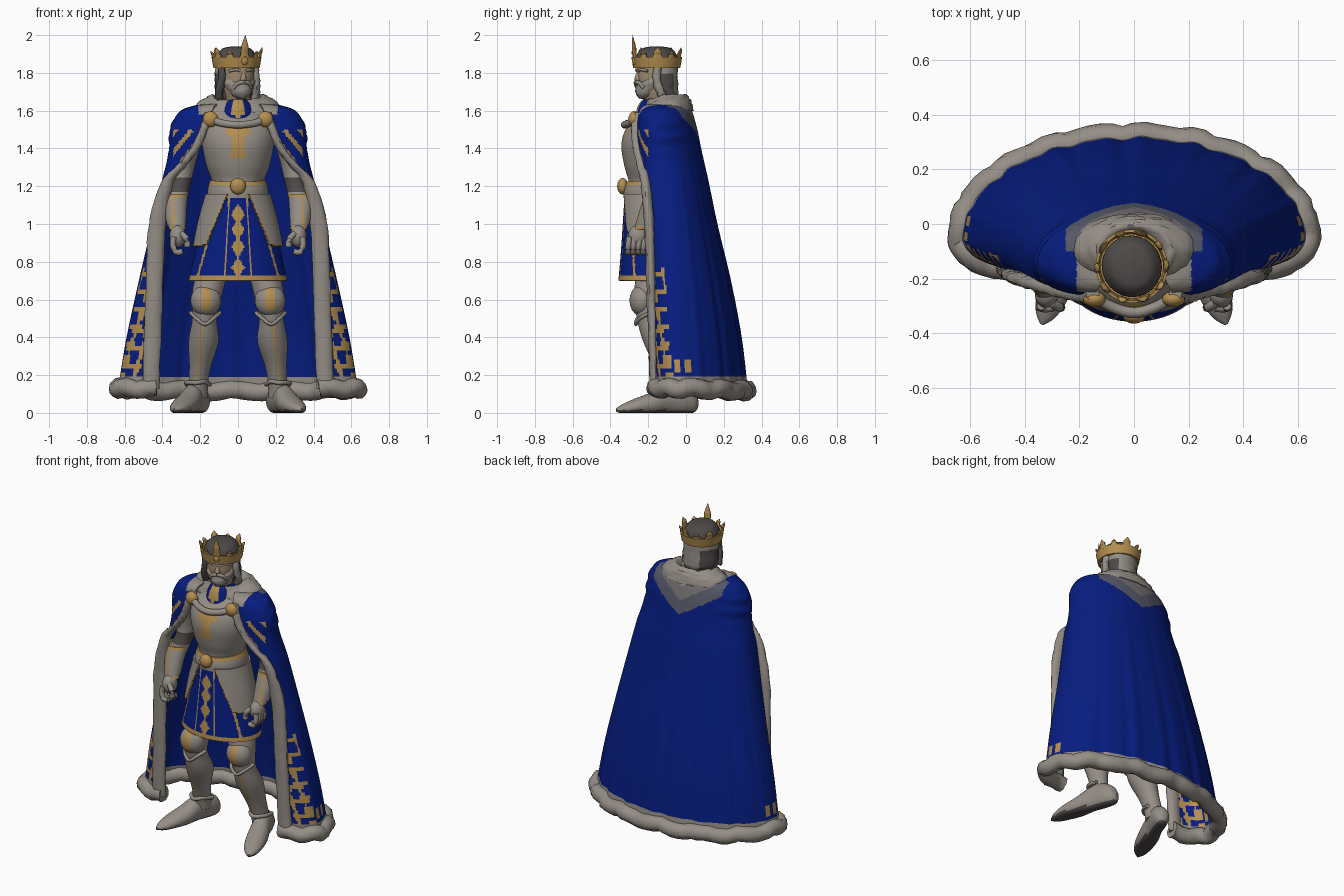
import bpy, bmesh, math, random
from mathutils import Matrix, Vector

if "Cube" in bpy.data.objects:
    bpy.data.objects.remove(bpy.data.objects["Cube"])
random.seed(4)

def mat(name, r, g, b):
    m = bpy.data.materials.new(name)
    m.diffuse_color = (r, g, b, 1)
    m.use_nodes = True
    m.node_tree.nodes["Principled BSDF"].inputs["Base Color"].default_value = m.diffuse_color
    return m

BLUE = mat("royal blue", .002, .012, .215)
GREY = mat("pale steel and fur", .30, .27, .24)
GOLD = mat("gold", .45, .27, .08)
DARK = mat("dark hair and soles", .075, .068, .065)
MIST = mat("faded fur", .18, .17, .175)
DUSK = mat("blue grey", .095, .10, .14)
SKIN = mat("tan skin", .36, .27, .17)

def interp(rows, k):
    """Smooth (Catmull-Rom) resampling of a list of tuples."""
    out = []
    for i in range(len(rows) - 1):
        p0, p1, p2, p3 = rows[max(i - 1, 0)], rows[i], rows[i + 1], rows[min(i + 2, len(rows) - 1)]
        for j in range(k):
            t = j / k
            out.append(tuple(.5 * (2 * b + (c - a) * t + (2 * a - 5 * b + 4 * c - d) * t * t
                             + (3 * b - a - 3 * c + d) * t ** 3) for a, b, c, d in zip(p0, p1, p2, p3)))
    return out + [rows[-1]]

def loft(name, rings, mats, closed=True, cap=True, rule=None, keep=None, thick=0, noise=0, xf=None, smooth=True):
    bm = bmesh.new()
    vs = [[bm.verts.new(p) for p in r] for r in rings]
    n = len(rings[0])
    for a, b in zip(vs, vs[1:]):
        for i in range(n if closed else n - 1):
            j = (i + 1) % n
            bm.faces.new((a[i], a[j], b[j], b[i]))
    if cap and closed:
        bm.faces.new(vs[0][::-1])
        bm.faces.new(vs[-1])
    if keep:
        bad = [f for f in bm.faces if not keep(f.calc_center_median())]
        bmesh.ops.delete(bm, geom=bad, context='FACES')
    if noise:
        for v in bm.verts:
            v.co += Vector(random.uniform(-noise, noise) for _ in range(3))
    if xf:
        bm.transform(xf)
    bmesh.ops.recalc_face_normals(bm, faces=bm.faces)
    for f in bm.faces:
        f.smooth = smooth
        if rule:
            f.material_index = rule(f.calc_center_median())
    if thick:
        bmesh.ops.solidify(bm, geom=bm.faces[:], thickness=thick)
    me = bpy.data.meshes.new(name)
    bm.to_mesh(me)
    bm.free()
    for m in mats:
        me.materials.append(m)
    if smooth:
        me.set_sharp_from_angle(angle=math.radians(50))
    ob = bpy.data.objects.new(name, me)
    bpy.context.collection.objects.link(ob)
    return ob

def limb(name, rows, mats, n=24, k=4, tilt=0, **kw):
    """Rows of (x, y, z, rx, ry) make stacked elliptical rings."""
    rings = []
    for x, y, z, rx, ry in interp(rows, k):
        ring = []
        for i in range(n):
            t = 2 * math.pi * (i + .5) / n
            py = y + ry * math.sin(t)
            ring.append((x + rx * math.cos(t), py, z + tilt * min(0, py - y)))
        rings.append(ring)
    return loft(name, rings, mats, **kw)

def ball(name, c, r, m, n=20, **kw):
    rows = [(c[0], c[1], c[2] - r[2] * math.cos(a), max(r[0] * math.sin(a), .001), max(r[1] * math.sin(a), .001))
            for a in [math.pi * i / 10 for i in range(11)]]
    return limb(name, rows, m if isinstance(m, list) else [m], n, 1, **kw)

def tube(name, pts, r, m, n=10, k=5, noise=0, xf=None):
    """Round tube along a path."""
    pts = interp(pts, k) if k > 1 else pts
    rings = []
    for i, p in enumerate(pts):
        d = (Vector(pts[min(i + 1, len(pts) - 1)]) - Vector(pts[max(i - 1, 0)])).normalized()
        u = d.cross(Vector((.02, .05, 1)) if abs(d.z) < .9 else Vector((0, 1, .02))).normalized()
        w = d.cross(u)
        rings.append([Vector(p) + r * (u * math.cos(a) + w * math.sin(a))
                      for a in [2 * math.pi * q / n for q in range(n)]])
    return loft(name, rings, [m], noise=noise, xf=xf)

# Cape: rows of z, half width, back y, front y, front edge x
CAPE = [(1.635, .17, .0, -.19, .11), (1.625, .24, .015, -.225, .125), (1.59, .315, .035, -.25, .14),
        (1.5, .36, .06, -.26, .17), (1.4, .365, .08, -.25, .215), (1.31, .382, .10, -.23, .285), (1.22, .405, .12, -.21, .355),
        (1.0, .455, .165, -.19, .395), (.7, .525, .235, -.18, .41), (.4, .59, .29, -.17, .42), (.13, .635, .32, -.16, .43)]

def section(z, a, b, f, e):
    c, pts, w = f + .11, [], .010 * max(0, 1.6 - z)
    half = [(e + (a - e) * math.sin(s), c + (f - c) * math.cos(s)) for s in [math.pi / 2 * i / 24 for i in range(24)]]
    pts += half
    sw = .03 * math.exp(-((z - 1.5) / .1) ** 2)          # bunched folds at the shoulder
    for i in range(97):
        t = math.pi * i / 96
        q = 1 + w * (math.sin(t * 22) + .6 * math.sin(t * 37 + 1)) * math.sin(t)
        q += sw * math.sin(z * 75 + abs(math.cos(t)) * 6) * max(0, abs(math.cos(t)) - .5)
        pts.append((a * q * math.cos(t), c + (b - c) * q * math.sin(t)))
    pts += [(-x, y) for x, y in reversed(half)]
    return [(x, y, z) for x, y in pts]

def cape_rule(p):
    x, y, z = abs(p.x), p.y, p.z
    if y > -.1:                                  # faded fur at the nape
        v = z - 1.41 - .6 * x
        if v > 0 and x < .25:
            return 4 if v > .17 else 2 if v > .09 else 3
    if z > 1.58 and x < .21:
        return 4
    if z < .19:
        return 4
    if .19 < z < .78 and y < -.07 - .08 * (z - .2) and x > .47:
        g = math.sin(95 * x + 30 * z) + math.sin(62 * z - 25 * x) + .5 * math.sin(130 * z)
        return 1 if g > -.1 else 0
    if .21 < z < .27 and y < .03:
        return 1 if math.sin(110 * y) > -.3 else 0
    if 1.33 < z < 1.5 and y < -.2 and x > .24:
        return 1 if math.sin(75 * x + 60 * z) > .45 else 0
    return 0

loft("cape", [section(*r) for r in interp(CAPE, 13)], [BLUE, GOLD, MIST, DUSK, GREY],
     closed=False, rule=cape_rule, thick=.012)
hem = [(x, y, z + .008 * math.sin(i * .45) - .04 * max(0, y)) for i, (x, y, z) in enumerate(section(*CAPE[-1]))][::2]
tube("fur_hem", hem, .049, GREY, n=12, k=1, noise=.003)
for s in (-1, 1):
    limb("front_fur_trim", [(s * (e + .012 + .02 * min(1, max(0, (1.3 - z) * 4))), f - .005, z,
                             .024 + .022 * min(1, max(0, (1.35 - z) * 3)), .026)
                            for z, a, b, f, e in CAPE[2:]], [GREY], n=14, k=6, noise=.003)
    ball("cape_clasp", (s * .145, -.275, 1.555), (.042, .03, .042), GOLD)

# Fur collar, neck and gorget
limb("fur_collar", [(0, -.1, 1.60, .235, .14), (0, -.1, 1.64, .215, .13), (0, -.1, 1.672, .165, .115),
                    (0, -.11, 1.685, .13, .10), (0, -.12, 1.65, .095, .08)], [GREY], n=40, tilt=.3, noise=.004)
limb("neck_cloth", [(0, -.15, 1.54, .11, .125), (0, -.15, 1.62, .085, .108), (0, -.15, 1.66, .06, .08)], [BLUE, GOLD],
     rule=lambda p: 1 if abs(p.x) < .025 else 0)
tube("gorget_rim", [(-.15, -.26, 1.56), (-.09, -.3, 1.535), (0, -.325, 1.525), (.09, -.3, 1.535), (.15, -.26, 1.56)], .02, GREY)

# Torso armour with gold emblem
def chest_rule(p):
    x = abs(p.x)
    return 1 if p.y < -.2 and ((x < .038 and 1.35 < p.z < 1.54) or (x < .06 and 1.47 < p.z < 1.52)) else 0
limb("breastplate", [(0, -.16, 1.0, .17, .13), (0, -.17, 1.18, .145, .14), (0, -.17, 1.23, .14, .135),
                     (0, -.175, 1.31, .168, .152), (0, -.18, 1.42, .19, .162), (0, -.17, 1.51, .19, .145),
                     (0, -.14, 1.58, .16, .11), (0, -.13, 1.63, .09, .08)], [GREY, GOLD], n=120, k=8, rule=chest_rule)
limb("belt", [(0, -.17, 1.15, .162, .16), (0, -.17, 1.19, .16, .16), (0, -.17, 1.235, .147, .145)], [GREY, GOLD],
     n=48, tilt=.08, rule=lambda p: 1 if p.z > 1.205 else 0)
ball("belt_buckle", (0, -.335, 1.2), (.042, .03, .044), GOLD)

# Skirt and hip plates
def skirt_rule(p):
    x, h = abs(p.x), (1.16 - p.z) / .46
    if p.z < .73 or abs(x - (.045 + .025 * h)) < .005 or abs(x - (.09 + .13 * h)) < .006:
        return 1
    return 1 if any(x / .036 + abs(p.z - q) / .055 < 1 for q in (1.05, .97, .88, .77)) else 0
SKIRT = [(0, -.17, .70, .262, .188), (0, -.17, .85, .228, .175), (0, -.17, 1.0, .198, .165), (0, -.17, 1.16, .155, .155)]
limb("skirt", SKIRT, [BLUE, GOLD], n=180, k=20, cap=False, rule=skirt_rule, thick=.008)
edge = lambda p: min(abs(p.x) - .06 - .42 * (1.15 - p.z), p.z - .88 - .25 * max(0, .22 - abs(p.x)))
limb("hip_plates", [(x, y, z, a + .018, b + .014) for x, y, z, a, b in SKIRT], [GREY, GOLD], n=160, k=18, cap=False,
     keep=lambda p: edge(p) > 0, rule=lambda p: 1 if edge(p) < .008 else 0, thick=.01)

for s in (-1, 1):
    # Legs
    limb("leg_armour", [(s * x, y, z, a, b) for x, y, z, a, b in [
        (.12, -.15, .95, .10, .11), (.14, -.17, .75, .085, .095), (.165, -.19, .62, .08, .085),
        (.177, -.185, .5, .065, .075), (.182, -.14, .38, .08, .088), (.2, -.1, .25, .058, .068),
        (.21, -.075, .16, .052, .06), (.215, -.06, .08, .055, .06)]], [GREY, GOLD], n=36, k=5,
        rule=lambda p: 1 if .18 < p.z < .48 and p.y < -.13 and abs(abs(p.x) - .235 + .1 * p.z) < .007 else 0)
    ball("knee_plate", (s * .17, -.23, .595), (.082, .07, .085), [GREY, GOLD], n=28,
         rule=lambda p: 1 if p.y < -.275 and abs(abs(p.x) - .17) < .03 and p.z > .55 else 0)
    tube("knee_rim", [(s * .095, -.2, .53), (s * .13, -.255, .5), (s * .175, -.265, .47), (s * .22, -.245, .5), (s * .25, -.19, .53)], .01, GREY)
    tube("ankle_rim", [(s * .15, -.05, .15), (s * .175, -.12, .165), (s * .22, -.15, .16), (s * .27, -.1, .16), (s * .27, -.03, .15)], .012, GREY)
    # Boots: lofted lengthwise, laid flat and turned outward
    xf = Matrix.Translation((s * .215, -.03, 0)) @ Matrix.Rotation(s * math.radians(20), 4, 'Z') @ Matrix.Rotation(math.pi / 2, 4, 'X')
    boot = limb("boot", [(0, .05, -.095, .02, .03), (0, .06, -.07, .045, .06), (0, .075, -.01, .056, .08), (0, .075, .07, .056, .08),
                         (0, .05, .16, .064, .06), (0, .035, .25, .058, .042), (0, .022, .32, .038, .026), (0, .015, .36, .006, .01)],
                [GREY, DARK], xf=xf, rule=lambda p: 1 if p.z < .016 else 0)
    for v in boot.data.vertices:
        v.co.z = max(0, v.co.z)
    # Arms
    limb("arm_armour", [(s * x, y, z, a, b) for x, y, z, a, b in [
        (.23, -.13, 1.54, .06, .07), (.26, -.12, 1.45, .075, .085), (.29, -.1, 1.33, .068, .075), (.305, -.11, 1.22, .058, .065),
        (.33, -.16, 1.12, .06, .06), (.328, -.21, 1.02, .046, .046), (.32, -.235, .97, .045, .045)]], [GREY, GOLD, DARK],
        rule=lambda p: 1 if p.z < .985 else 2 if 1.18 < p.z < 1.26 else 0)
    limb("gauntlet_cuff", [(s * .335, -.15, 1.16, .07, .066), (s * .332, -.19, 1.07, .06, .057), (s * .325, -.22, .99, .05, .05)],
         [GREY, GOLD], n=32, rule=lambda p: 1 if p.z > 1.145 or (p.y < -.2 and abs(abs(p.x) - .345) < .008) else 0)
    ball("palm", (s * .32, -.255, .935), (.044, .052, .06), GREY)
    for i in range(4):
        y = -.30 + .027 * i
        tube("finger", [(s * .34, y, .93), (s * .345, y - .005, .885), (s * .325, y - .008, .85), (s * .295, y - .005, .855)], .016, GREY, n=8, k=3)
    tube("thumb", [(s * .30, -.29, .95), (s * .272, -.305, .92), (s * .268, -.305, .88)], .017, GREY, n=8, k=3)

# Head, turned a little to one side
HX = Matrix.Translation((-.008, -.155, 0)) @ Matrix.Rotation(math.radians(20), 4, 'Z')
limb("head", [(0, 0, 1.64, .06, .06), (0, -.01, 1.70, .075, .08), (0, -.01, 1.77, .086, .098), (0, 0, 1.84, .095, .105)],
     [SKIN], xf=HX)
limb("scalp", [(0, 0, 1.83, .108, .11), (0, 0, 1.88, .108, .112), (0, 0, 1.925, .08, .085), (0, 0, 1.938, .04, .04), (0, 0, 1.94, .004, .004)],
     [DARK], xf=HX)
limb("beard", [(0, -.07, 1.665, .02, .025), (0, -.06, 1.685, .05, .053), (0, -.045, 1.72, .074, .07), (0, -.035, 1.75, .086, .068),
               (0, -.02, 1.785, .088, .06)], [GREY], xf=HX, noise=.003)
limb("back_hair", [(0, .035, 1.64, .085, .055), (0, .035, 1.68, .105, .075), (0, .03, 1.74, .108, .08), (0, .025, 1.84, .105, .085)],
     [GREY, DARK], xf=HX, noise=.004, rule=lambda p: 1 if abs(p.x) > .04 and 1.66 < p.z < 1.79 and p.y < -.06 else 0)
for s in (-1, 1):
    tube("side_lock", [(s * .092, -.03, 1.83), (s * .096, -.035, 1.77), (s * .104, -.02, 1.71), (s * .1, .0, 1.665)], .022,
         DARK if s < 0 else GREY, xf=HX, noise=.003)
    tube("moustache", [(0, -.115, 1.752), (s * .03, -.108, 1.745), (s * .05, -.09, 1.72)], .011, GREY, n=8, xf=HX)
    tube("brow", [(s * .015, -.104, 1.81), (s * .04, -.1, 1.817), (s * .07, -.078, 1.81)], .008, GREY, n=8, xf=HX)
limb("nose", [(0, -.1, 1.758, .017, .014), (0, -.106, 1.768, .017, .019), (0, -.1, 1.805, .008, .012)], [SKIN], n=12, xf=HX)

# Crown
limb("crown_band", [(0, 0, 1.828, .112, .115), (0, 0, 1.855, .117, .12), (0, 0, 1.885, .122, .125)], [GOLD], n=40, cap=False, thick=.01, xf=HX)
limb("crown_rim", [(0, 0, 1.826, .119, .122), (0, 0, 1.845, .121, .124)], [GOLD], n=40, cap=False, thick=.012, xf=HX)
for i in range(10):
    a = 2 * math.pi * i / 10
    top = 2.0 if i == 0 else 1.935 if i % 2 == 0 else 1.915
    M = HX @ Matrix.Rotation(a, 4, 'Z') @ Matrix.Translation((0, -.122, 0))
    w = .037 if i % 2 == 0 else .028
    rows = [(0, 0, 1.87, w, .008), (0, -.002, 1.895, w * .6, .008), (0, -.006, 1.895 + (top - 1.895) * .4, w * .6, .01), (0, -.014, top, .001, .001)]
    limb("crown_point", rows, [GOLD], n=8, k=1, xf=M, smooth=False)
ball("crown_jewel", (0, -.126, 1.865), (.02, .012, .024), GOLD, n=12, xf=HX)
